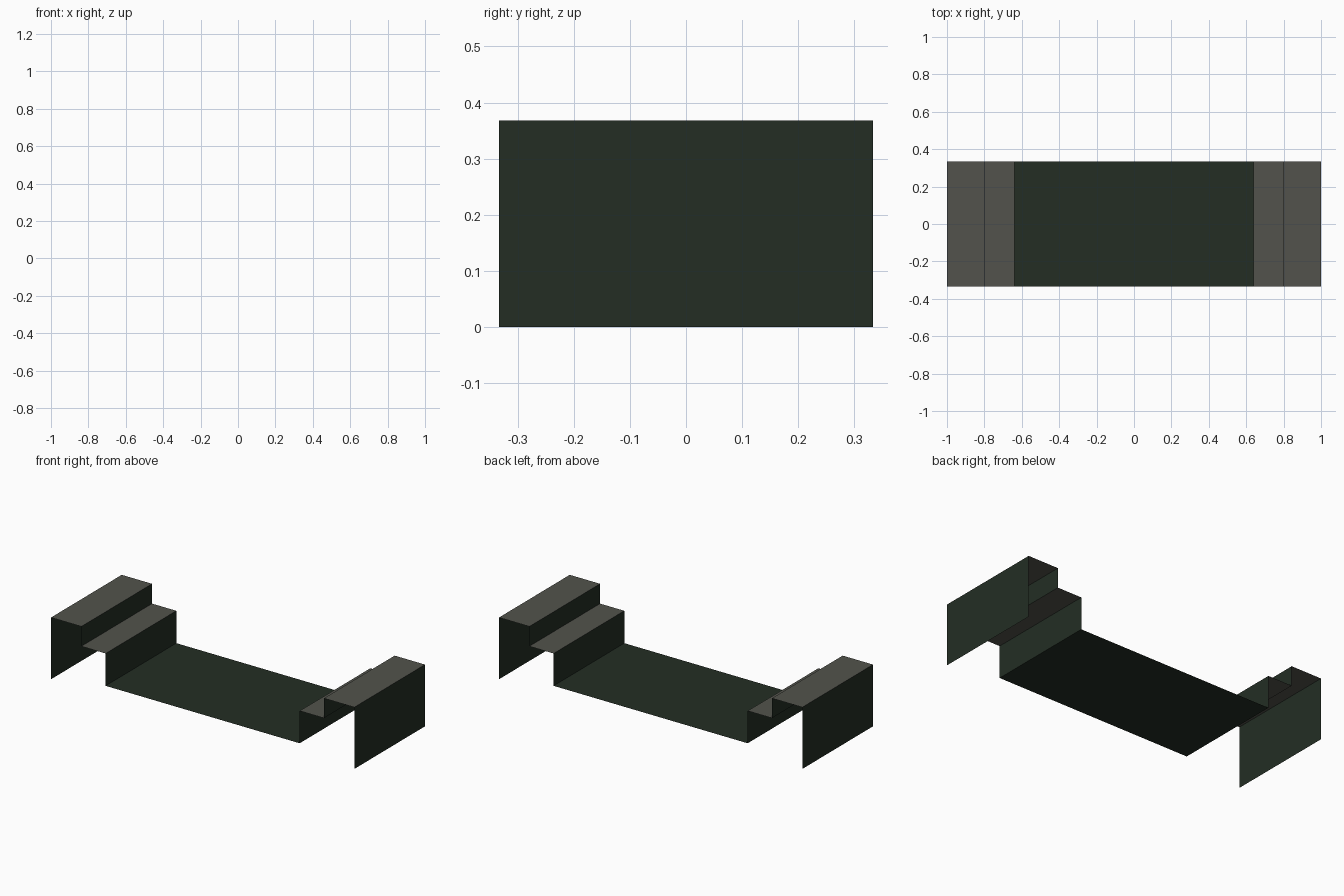
import bpy
import bmesh

if "Cube" in bpy.data.objects:
    bpy.data.objects.remove(bpy.data.objects["Cube"])

DEPTH = 0.333          # half depth along y
TOP, STEP, FLOOR = 0.368, 0.25, 0.057


def material(name, rgb):
    m = bpy.data.materials.new(name)
    m.diffuse_color = (*rgb, 1.0)
    m.use_nodes = True
    m.node_tree.nodes["Principled BSDF"].inputs["Base Color"].default_value = m.diffuse_color
    return m


green = material("dark green", (0.0168, 0.027, 0.0176))
grey = material("warm grey", (0.084, 0.086, 0.072))


def sheet(name, profile, mats, mirror=False):
    """Extrude an open x-z profile along y as a thin sheet, one material per strip."""
    bm = bmesh.new()
    rows = [[bm.verts.new((x, y, z)) for y in (-DEPTH, DEPTH)] for x, z in profile]
    for a, b in zip(rows, rows[1:]):
        bm.faces.new((a[0], b[0], b[1], a[1]))
    me = bpy.data.meshes.new(name)
    for m in mats:
        me.materials.append(m)
    # level faces take the last material, upright faces the first
    for f in bm.faces:
        f.normal_update()
        f.material_index = len(mats) - 1 if abs(f.normal.z) > 0.5 else 0
    bm.to_mesh(me)
    bm.free()
    ob = bpy.data.objects.new(name, me)
    bpy.context.collection.objects.link(ob)
    if mirror:
        ob.modifiers.new("mirror", 'MIRROR').use_axis[0] = True
    return ob


# Sunken floor between the two ends
sheet("floor", [(-0.64, FLOOR), (0.64, FLOOR)], [green])

# Stepped ends: outer wall, top tread, riser, lower tread, inner riser
sheet("stepped_ends",
      [(-1, 0), (-1, TOP), (-0.8, TOP), (-0.8, STEP), (-0.64, STEP), (-0.64, FLOOR)],
      [green, grey], mirror=True)
